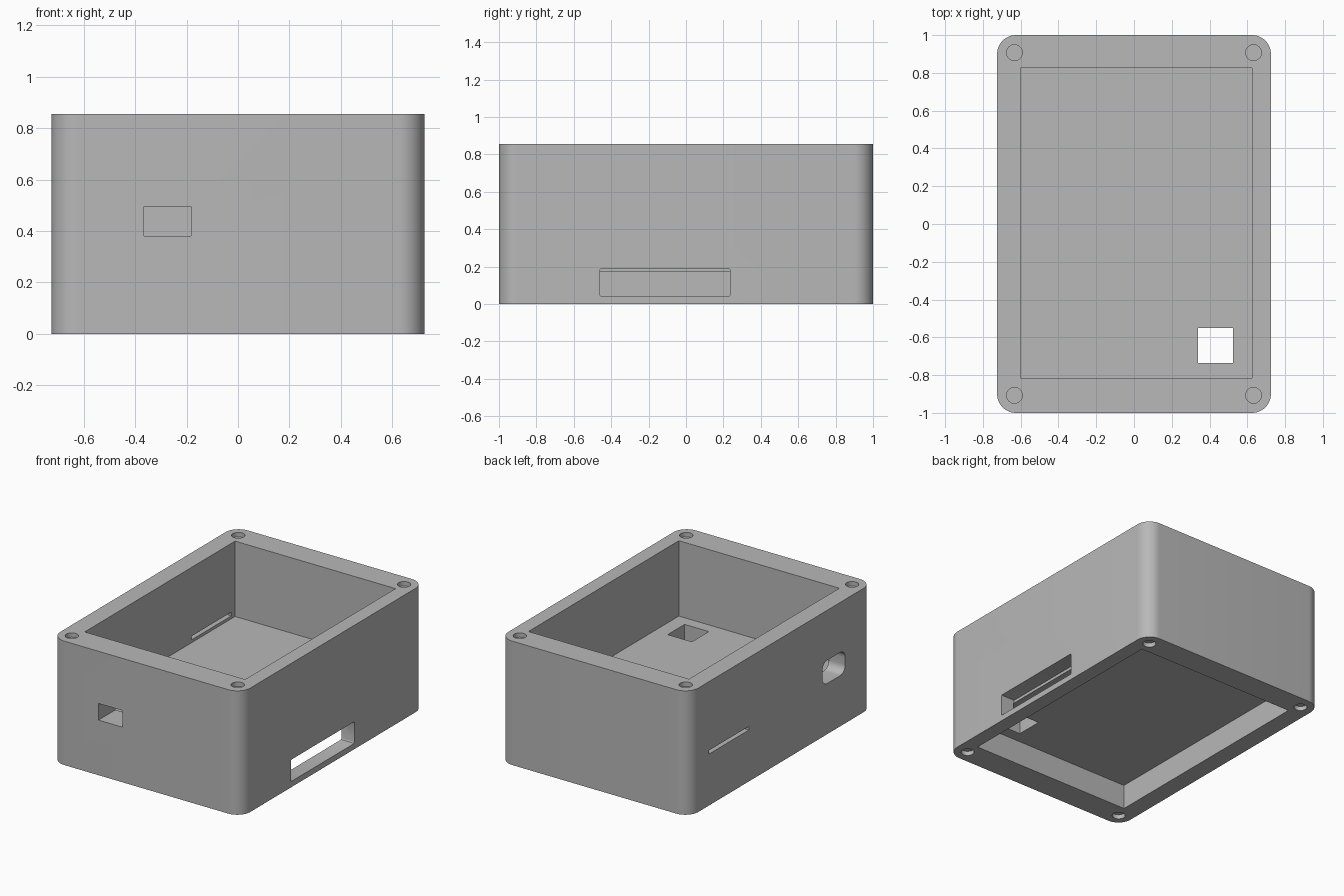
import bpy
import math
from mathutils import Matrix

cube = bpy.data.objects.get("Cube")
if cube:
    bpy.data.objects.remove(cube, do_unlink=True)

HEIGHT = 0.855

grey = bpy.data.materials.new("plain grey")
grey.use_nodes = True
colour = (0.48, 0.48, 0.48, 1)
grey.diffuse_color = colour
grey.node_tree.nodes["Principled BSDF"].inputs["Base Color"].default_value = colour


def outline(u0, u1, v0, v1, radius, steps):
    """Counter-clockwise rectangle, with round corners if radius is set."""
    if not radius:
        return [(u0, v0), (u1, v0), (u1, v1), (u0, v1)]
    points = []
    centres = [(u1 - radius, v1 - radius), (u0 + radius, v1 - radius),
               (u0 + radius, v0 + radius), (u1 - radius, v0 + radius)]
    for corner, (cu, cv) in enumerate(centres):
        for i in range(steps + 1):
            a = math.pi / 2 * (corner + i / steps)
            points.append((cu + radius * math.cos(a), cv + radius * math.sin(a)))
    return points


def block(name, x, y, z, radius=0, axis="Z", steps=8):
    """Box between the given ranges, its edges along one axis rounded."""
    if axis == "Z":
        (u, v, w), place = (x, y, z), lambda a, b, c: (a, b, c)
    else:
        (u, v, w), place = (y, z, x), lambda a, b, c: (c, a, b)
    loop = outline(*u, *v, radius, steps)
    n = len(loop)
    verts = [place(a, b, c) for c in w for a, b in loop]
    faces = [tuple(reversed(range(n))), tuple(range(n, 2 * n))]
    faces += [(i, (i + 1) % n, n + (i + 1) % n, n + i) for i in range(n)]
    mesh = bpy.data.meshes.new(name)
    mesh.from_pydata(verts, [], faces)
    mesh.materials.append(grey)
    obj = bpy.data.objects.new(name, mesh)
    bpy.context.collection.objects.link(obj)
    return obj


def disc(name, x, y, z, radius, depth):
    bpy.ops.mesh.primitive_cylinder_add(vertices=32, radius=radius, depth=depth,
                                        location=(x, y, z))
    obj = bpy.context.object
    obj.name = name
    obj.data.materials.append(grey)
    return obj


def cut(target, cutter):
    bpy.context.view_layer.objects.active = target
    mod = target.modifiers.new("cut", "BOOLEAN")
    mod.operation = "DIFFERENCE"
    mod.solver = "EXACT"
    mod.object = cutter
    bpy.ops.object.modifier_apply(modifier=mod.name)
    bpy.data.objects.remove(cutter, do_unlink=True)


# Outer shell with rounded upright corners
case = block("enclosure_body", (-0.725, 0.725), (-1, 1), (0, HEIGHT), 0.1, steps=12)

# Deep upper compartment and shallow lower one, leaving a floor between them
inside = ((-0.60, 0.625), (-0.815, 0.825))
cut(case, block("upper_cavity", *inside, (0.335, 1)))
cut(case, block("lower_cavity", *inside, (-0.1, 0.17)))

# Cable opening through the floor
cut(case, block("floor_opening", (0.34, 0.525), (-0.735, -0.55), (0.1, 0.4)))

# Front port
cut(case, block("front_port", (-0.365, -0.182), (-1.1, -0.75), (0.38, 0.495)))

# Wide side slot into the lower compartment
cut(case, block("wide_slot", (0.62, 0.8), (-0.46, 0.235), (0.04, 0.19), 0.01, "X", 3))

# Thin card slit and rounded port on the opposite side
cut(case, block("card_slit", (-0.8, -0.55), (0.35, 0.785), (0.355, 0.38)))
cut(case, block("rounded_port", (-0.8, -0.55), (-0.70, -0.45), (0.35, 0.51), 0.055, "X"))

# Shallow round corner pockets, top and bottom
for sx in (-1, 1):
    for sy in (-1, 1):
        for z in (0, HEIGHT):
            cut(case, disc("corner_pocket", sx * 0.633, sy * 0.907, z, 0.042, 0.06))

bpy.ops.object.select_all(action="DESELECT")
case.select_set(True)
bpy.context.view_layer.objects.active = case
bpy.ops.object.shade_smooth_by_angle(angle=math.radians(30))
